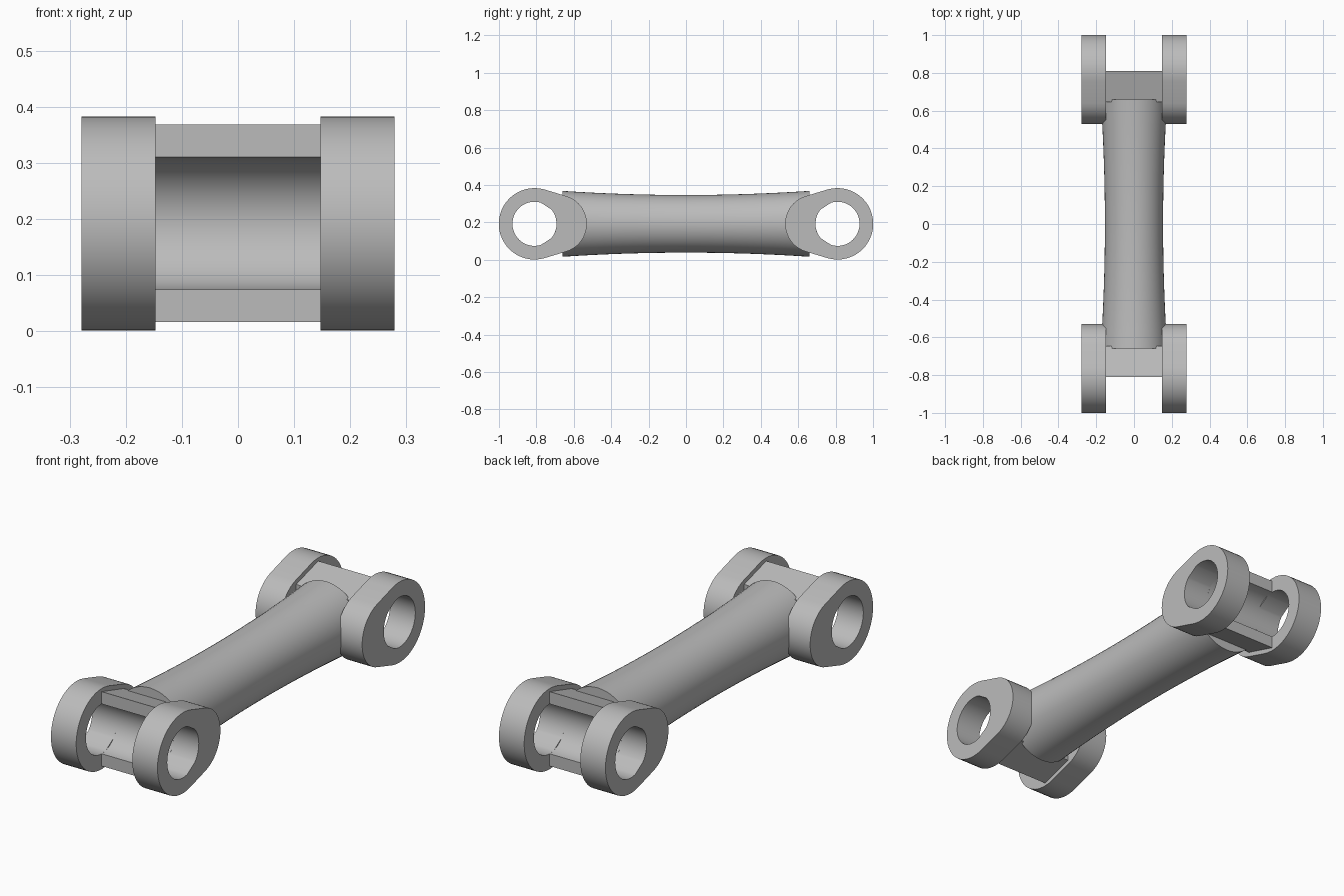
import bpy, bmesh, math

if "Cube" in bpy.data.objects:
    bpy.data.objects.remove(bpy.data.objects["Cube"])

MID_Z = 0.192       # height of the link axis
PIN_Y = 0.81        # distance of each pin hole from the middle
NECK_Y = 0.685      # centre of the small inner rounding of a lug
PIN_R, NECK_R, HOLE_R = 0.191, 0.155, 0.118
INNER_X, OUTER_X = 0.147, 0.279
SHAFT_END = 0.66

metal = bpy.data.materials.new("plain grey metal")
metal.use_nodes = True
metal.diffuse_color = (0.5, 0.5, 0.5, 1)
metal.node_tree.nodes["Principled BSDF"].inputs["Base Color"].default_value = (0.5, 0.5, 0.5, 1)


def finish(name, bm):
    bmesh.ops.recalc_face_normals(bm, faces=bm.faces)
    mesh = bpy.data.meshes.new(name)
    bm.to_mesh(mesh)
    bm.free()
    mesh.materials.append(metal)
    obj = bpy.data.objects.new(name, mesh)
    bpy.context.collection.objects.link(obj)
    bpy.ops.object.select_all(action="DESELECT")
    obj.select_set(True)
    bpy.context.view_layer.objects.active = obj
    bpy.ops.object.shade_smooth_by_angle(angle=math.radians(30))
    return obj


def arc(centre, radius, start, end, steps):
    """Points (y, z) on an arc, z measured from the link axis."""
    angles = [start + (end - start) * i / steps for i in range(steps + 1)]
    return [(centre + radius * math.cos(a), radius * math.sin(a)) for a in angles]


# angle where the straight flanks touch both roundings
TANGENT = math.acos((NECK_R - PIN_R) / (PIN_Y - NECK_Y) * -1)


def lug(name, side, end):
    """Tapered eye plate with a pin hole."""
    outline = arc(PIN_Y, PIN_R, -math.pi + TANGENT, math.pi - TANGENT, 28)
    outline += arc(NECK_Y, NECK_R, math.pi - TANGENT, math.pi + TANGENT, 20)
    bm = bmesh.new()
    rings = []
    for x in (INNER_X, OUTER_X):
        outer, hole = [], []
        for y, z in outline:
            a = math.atan2(z, y - PIN_Y)
            hy, hz = PIN_Y + HOLE_R * math.cos(a), HOLE_R * math.sin(a)
            outer.append(bm.verts.new((side * x, end * y, MID_Z + z)))
            hole.append(bm.verts.new((side * x, end * hy, MID_Z + hz)))
        rings.append((outer, hole))
    (o0, h0), (o1, h1) = rings
    n = len(outline)
    for i in range(n):
        j = (i + 1) % n
        for a, b in ((o0, o1), (o1, h1), (h1, h0), (h0, o0)):
            bm.faces.new((a[i], a[j], b[j], b[i]))
    finish(name, bm)


def web(name, end):
    """Open cradle joining two lugs, cut off level with the pin axis."""
    inset = 0.015
    half = math.pi / 2
    profile = [(PIN_Y, PIN_R - inset)]
    profile += [(NECK_Y - 0.04, NECK_R - inset - 0.012), (NECK_Y - 0.04, -NECK_R + inset + 0.012)]
    profile += [(PIN_Y, -PIN_R + inset)]
    profile += arc(PIN_Y, HOLE_R, 3 * half, half, 24)
    bm = bmesh.new()
    verts = [bm.verts.new((-INNER_X, end * y, MID_Z + z)) for y, z in profile]
    face = bm.faces.new(verts)
    made = bmesh.ops.extrude_face_region(bm, geom=[face])["geom"]
    moved = [v for v in made if isinstance(v, bmesh.types.BMVert)]
    bmesh.ops.translate(bm, verts=moved, vec=(2 * INNER_X, 0, 0))
    finish(name, bm)


def shaft():
    """Round bar, slightly waisted in the middle."""
    bm = bmesh.new()
    rows, sides = 16, 48
    rings = []
    for r in range(rows + 1):
        t = 2 * r / rows - 1
        radius = 0.154 + 0.022 * t * t
        angles = [2 * math.pi * i / sides for i in range(sides)]
        rings.append([bm.verts.new((radius * math.cos(a), SHAFT_END * t,
                                    MID_Z + radius * math.sin(a))) for a in angles])
    for a, b in zip(rings, rings[1:]):
        for i in range(sides):
            j = (i + 1) % sides
            bm.faces.new((a[i], a[j], b[j], b[i]))
    bm.faces.new(rings[0])
    bm.faces.new(rings[-1])
    finish("shaft", bm)


shaft()
for end, place in ((-1, "front"), (1, "back")):
    web(place + "_web", end)
    for side, hand in ((1, "left"), (-1, "right")):
        lug(f"{place}_{hand}_lug", side, end)
